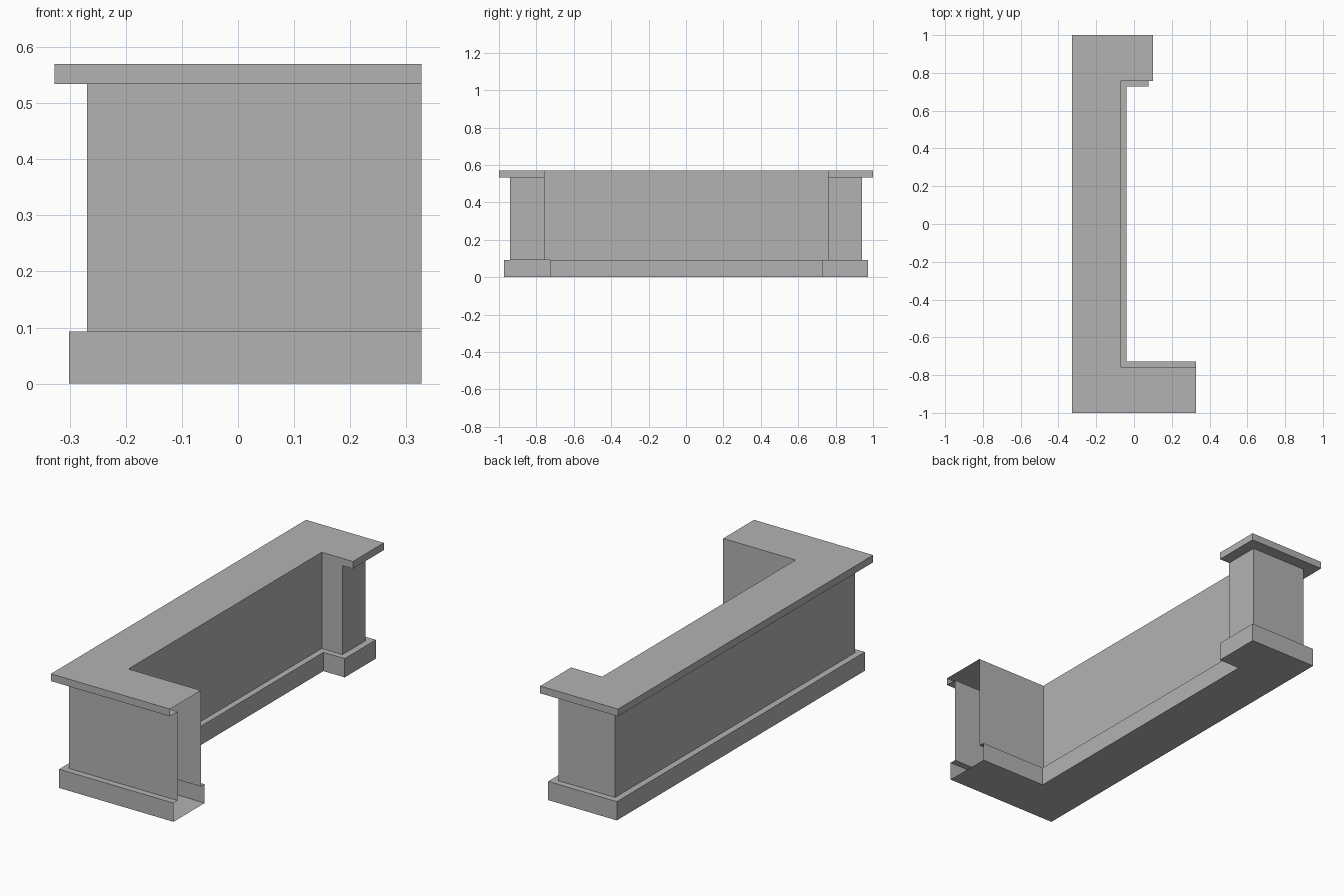
import bpy
import bmesh

if "Cube" in bpy.data.objects:
    bpy.data.objects.remove(bpy.data.objects["Cube"], do_unlink=True)

gray = bpy.data.materials.new("plain_gray")
gray.use_nodes = True
COLOR = (0.45, 0.45, 0.45, 1)
gray.diffuse_color = COLOR
gray.node_tree.nodes["Principled BSDF"].inputs["Base Color"].default_value = COLOR

FRONT_END = 0.327   # the front arm stops here and is left open
OPEN_SIDE = 1       # outline side without a wall


def outline(outer_x, outer_y, inner_x, inner_y, back_end):
    """Counter-clockwise C-shaped plan, opening towards +x."""
    return [(-outer_x, -outer_y), (FRONT_END, -outer_y),
            (FRONT_END, -inner_y), (inner_x, -inner_y),
            (inner_x, inner_y), (back_end, inner_y),
            (back_end, outer_y), (-outer_x, outer_y)]


BASE = outline(0.301, 0.972, -0.041, 0.728, 0.076)
BODY = outline(0.269, 0.940, -0.071, 0.758, 0.043)
TOP = outline(0.327, 1.0, -0.071, 0.758, 0.10)
Z_BASE, Z_SLAB, Z_TOP = 0.093, 0.534, 0.57


def shell(name, levels, cap_bottom=False, cap_top=False):
    """Skin stacked outlines, leaving the front arm's end open."""
    bm = bmesh.new()
    rings = [[bm.verts.new((x, y, z)) for x, y in plan] for plan, z in levels]
    for low, high in zip(rings, rings[1:]):
        for i in range(len(low)):
            j = (i + 1) % len(low)
            if i != OPEN_SIDE:
                bm.faces.new((low[i], low[j], high[j], high[i]))
    if cap_bottom:
        bm.faces.new(rings[0][::-1])
    if cap_top:
        bm.faces.new(rings[-1])
    # Drop zero-area strips where two outlines share an edge
    flat = [f for f in bm.faces if f.calc_area() < 1e-6]
    bmesh.ops.delete(bm, geom=flat, context='FACES_ONLY')
    bmesh.ops.remove_doubles(bm, verts=bm.verts, dist=1e-5)
    mesh = bpy.data.meshes.new(name)
    bm.to_mesh(mesh)
    bm.free()
    mesh.materials.append(gray)
    bpy.context.collection.objects.link(bpy.data.objects.new(name, mesh))


# Plinth with its ledge, upright walls, overhanging countertop
shell("plinth", [(BASE, 0), (BASE, Z_BASE), (BODY, Z_BASE)], cap_bottom=True)
shell("counter_walls", [(BODY, Z_BASE), (BODY, Z_SLAB)])
shell("countertop", [(BODY, Z_SLAB), (TOP, Z_SLAB), (TOP, Z_TOP)], cap_top=True)
